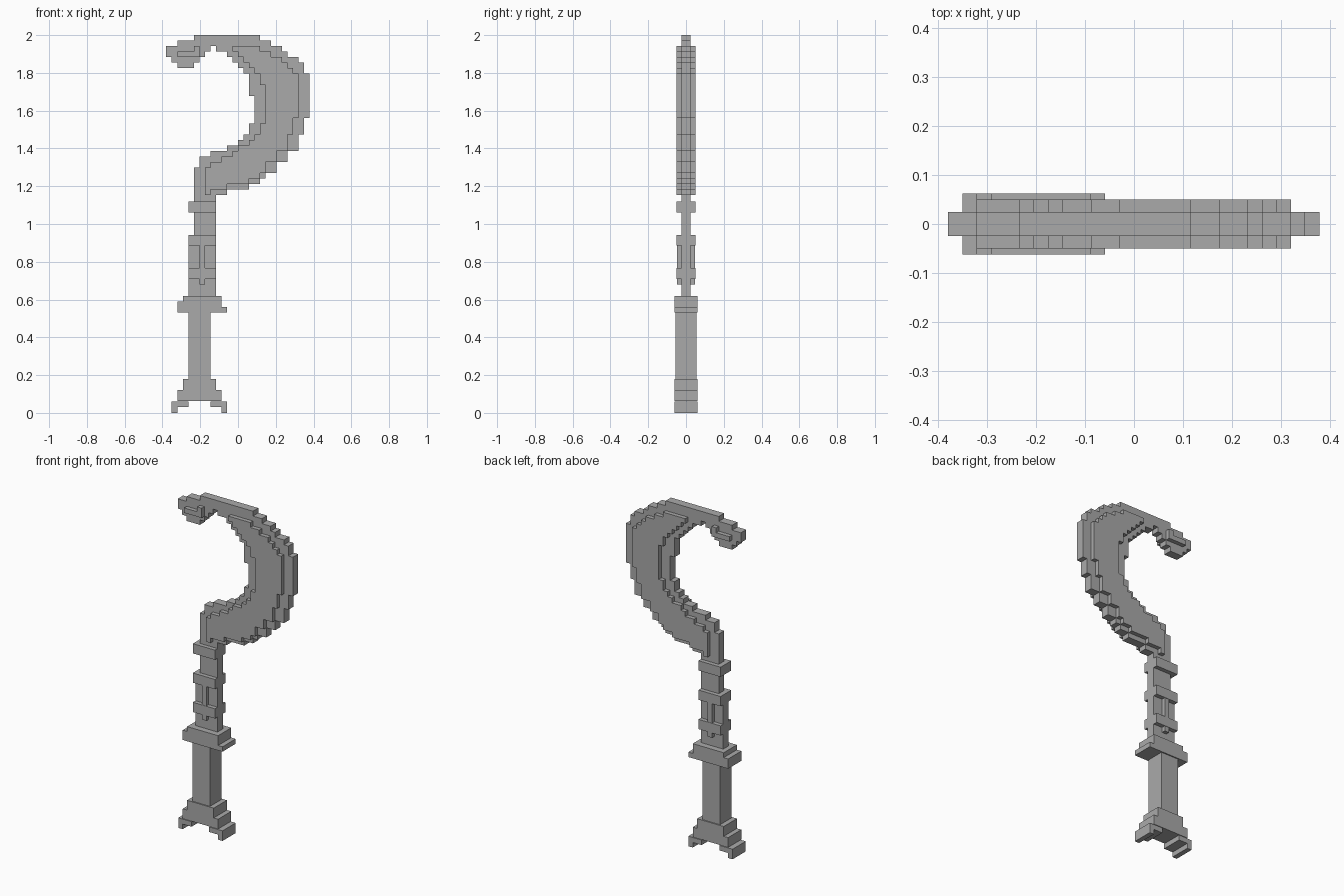
import bpy, bmesh

if "Cube" in bpy.data.objects:
    bpy.data.objects.remove(bpy.data.objects["Cube"], do_unlink=True)

STEP = 0.0292      # size of one block
LEFT = -0.38       # x of block column 0

steel = bpy.data.materials.new("plain_grey")
steel.use_nodes = True
grey = (0.4, 0.4, 0.4, 1)
steel.diffuse_color = grey
steel.node_tree.nodes["Principled BSDF"].inputs["Base Color"].default_value = grey


def stepped_slab(name, top, rows, half_depth, step=STEP):
    """Prism with a stepped outline; rows are (height, left, right) in blocks, top down."""
    left_side, right_side, z = [], [], top
    for height, left, right in rows:
        low = z - height * step
        for side, column in ((left_side, left), (right_side, right)):
            x = LEFT + column * STEP
            side += [(x, z), (x, low)]
        z = low
    outline = []
    for point in left_side + right_side[::-1]:
        if not outline or point != outline[-1]:
            outline.append(point)
    bm = bmesh.new()
    face = bm.faces.new([bm.verts.new((x, -half_depth, z)) for x, z in outline])
    result = bmesh.ops.extrude_face_region(bm, geom=[face])
    moved = [v for v in result["geom"] if isinstance(v, bmesh.types.BMVert)]
    bmesh.ops.translate(bm, verts=moved, vec=(0, 2 * half_depth, 0))
    bmesh.ops.recalc_face_normals(bm, faces=bm.faces)
    mesh = bpy.data.meshes.new(name)
    bm.to_mesh(mesh)
    bm.free()
    mesh.materials.append(steel)
    obj = bpy.data.objects.new(name, mesh)
    bpy.context.collection.objects.link(obj)
    return obj


def block(name, left, right, low, high, half_depth):
    """Plain box spanning block columns left to right."""
    return stepped_slab(name, high, [(1, left, right)], half_depth, step=high - low)


THIN, THICK, WIDE = 0.025, 0.05, 0.062

# Curved blade: thin cutting core
stepped_slab("blade_core", 2, [
    (1, 5, 17), (1, 2, 19), (1, 9, 21), (1, 11, 22), (1, 12, 24), (1, 13, 25),
    (1, 14, 25), (4, 15, 26), (4, 16, 26), (1, 16, 25), (2, 15, 25), (1, 14, 24),
    (1, 13, 24), (1, 11, 24), (1, 8, 22), (1, 6, 22), (1, 6, 20), (1, 5, 20),
    (1, 5, 18), (1, 5, 17), (1, 5, 15), (1, 5, 11)], THIN)

# Thicker body inside the cutting edges
stepped_slab("blade_body", 2 - 2 * STEP, [
    (1, 12, 17), (1, 13, 19), (1, 14, 21), (1, 15, 22), (1, 16, 23), (2, 17, 24),
    (6, 18, 24), (1, 18, 23), (2, 17, 23), (1, 16, 22), (1, 15, 22), (1, 13, 22),
    (1, 12, 20), (1, 10, 20), (1, 8, 18), (1, 7, 18), (1, 7, 17), (1, 7, 15),
    (1, 7, 11), (1, 7, 8)], THICK)

# Hooked tip with its raised detail
stepped_slab("blade_tip", 2 - 2 * STEP,
             [(1, 0, 8), (1, 0, 7), (1, 1, 6), (1, 2, 5)], THIN)
stepped_slab("tip_detail", 2 - 2 * STEP, [(1, 5, 6), (1, 2, 6)], THICK)

# Neck and shaft
block("neck", 5, 9, 0.94, 1.16, THIN)
block("shaft", 4, 9, 0.62, 0.94, THIN)
block("shaft_rod", 6, 7, 0.68, 0.9, THICK - 0.002)
for name, low in (("upper_band", 1.06), ("middle_band", 0.885), ("lower_band", 0.71)):
    block(name, 4, 9, low, low + 0.058, THICK)

# Collar and grip
stepped_slab("collar", 0.62, [(1, 3, 10), (1, 2, 10), (1, 2, 11)], WIDE)
block("grip", 4, 8, 0.17, 0.54, 0.055)

# Stepped pommel with two feet
stepped_slab("pommel", 0.18, [(2, 3, 9), (2, 2, 10)], WIDE)
stepped_slab("left_foot", 0.06, [(1, 8, 11), (1, 10, 11)], WIDE, step=0.03)
stepped_slab("right_foot", 0.06, [(1, 1, 4), (1, 1, 2)], WIDE, step=0.03)
